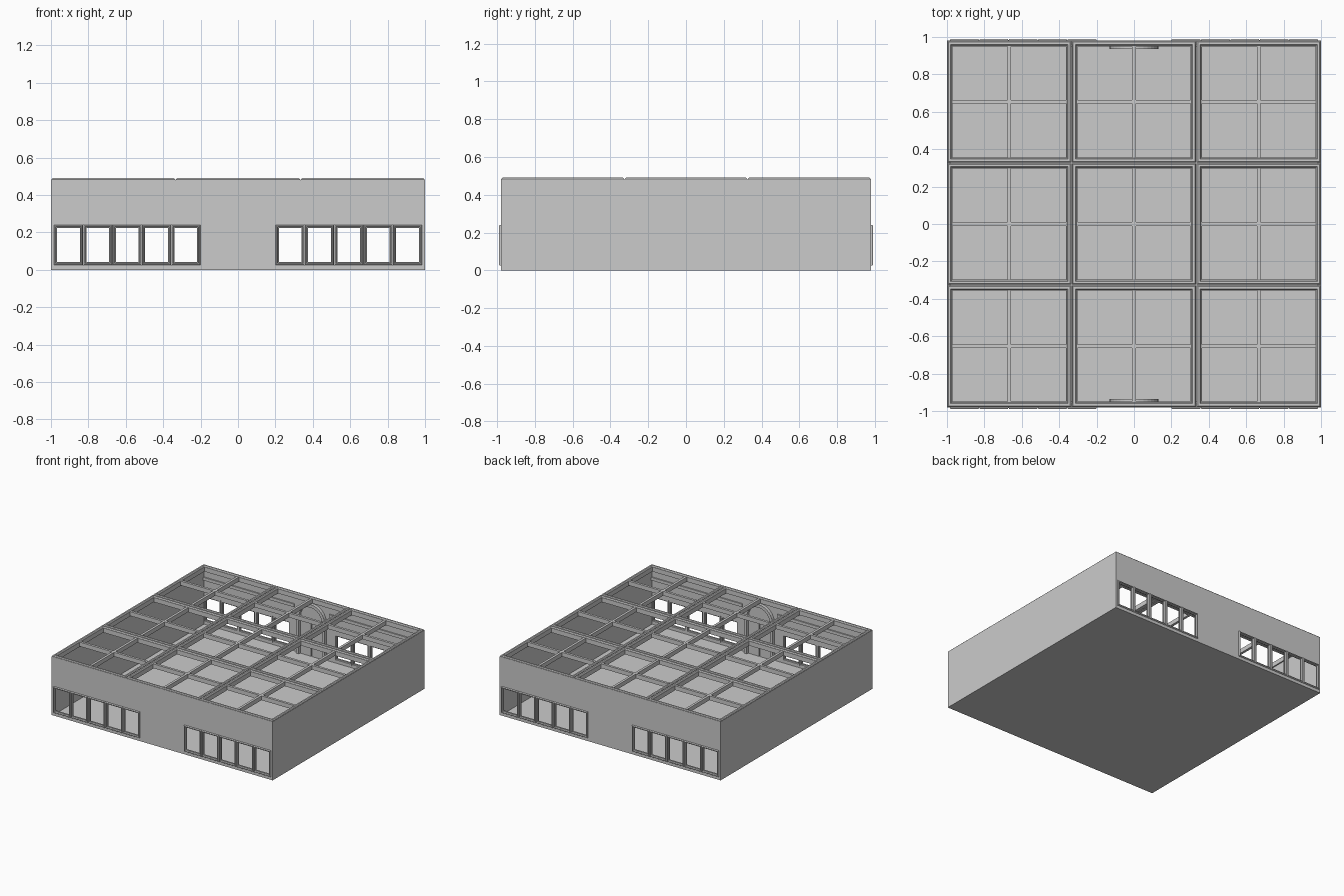
import bpy, bmesh, math
from mathutils import Matrix, Vector

cube = bpy.data.objects.get("Cube")
if cube:
    bpy.data.objects.remove(cube, do_unlink=True)

GREY = (0.6, 0.6, 0.6, 1)
grey = bpy.data.materials.new("plain grey")
grey.use_nodes = True
grey.diffuse_color = GREY
grey.node_tree.nodes["Principled BSDF"].inputs["Base Color"].default_value = GREY


def finish(name, bm):
    bmesh.ops.recalc_face_normals(bm, faces=bm.faces)
    mesh = bpy.data.meshes.new(name)
    bm.to_mesh(mesh)
    bm.free()
    mesh.materials.append(grey)
    obj = bpy.data.objects.new(name, mesh)
    bpy.context.collection.objects.link(obj)
    return obj


def box(bm, lo, hi):
    lo, hi = Vector(lo), Vector(hi)
    m = Matrix.Translation((lo + hi) / 2) @ Matrix.Diagonal((*(hi - lo), 1))
    bmesh.ops.create_cube(bm, size=1, matrix=m)


def sweep(bm, loops):
    """Skin a closed series of closed vertex loops."""
    rings = [[bm.verts.new(p) for p in loop] for loop in loops]
    n = len(rings[0])
    for a, b in zip(rings, rings[1:] + rings[:1]):
        for i in range(n):
            j = (i + 1) % n
            bm.faces.new((a[i], a[j], b[j], b[i]))


def frame(bm, matrix, width, height, profile):
    """Rectangular moulding; profile gives (inset, outward) pairs."""
    corners = [(-1, -1), (1, -1), (1, 1), (-1, 1)]
    sweep(bm, [[matrix @ Vector((sx * (width / 2 - i), sy * (height / 2 - i), d))
                for sx, sy in corners] for i, d in profile])


X, Y, TOP, WALL = 1.0, 0.98, 0.49, 0.02
WALL_TOP = 0.48
SILL, HEAD, NEAR, FAR = 0.025, 0.24, 0.2, 0.985

# Floor and plain side walls
bm = bmesh.new()
box(bm, (-X, -Y, 0), (X, Y, 0.008))
finish("floor", bm)
for side, s in (("left", 1), ("right", -1)):
    bm = bmesh.new()
    a, b = sorted((s * X, s * (X - WALL)))
    box(bm, (a, -Y, 0.008), (b, Y, WALL_TOP))
    finish(side + "_wall", bm)

WINDOW = [(0, 0), (0, 0.024), (0.004, 0.03), (0.009, 0.03), (0.012, 0.019),
          (0.017, 0.019), (0.017, 0.009), (0.012, 0.009), (0.01, 0)]
PITCH = (FAR - NEAR) / 5

for end, s in (("front", -1), ("back", 1)):
    y0, y1 = sorted((s * Y, s * (Y - WALL)))
    inner = s * (Y - WALL)

    # End wall, leaving one long opening on each side of the middle
    bm = bmesh.new()
    edge = X - WALL
    box(bm, (-edge, y0, 0.008), (edge, y1, SILL))
    box(bm, (-edge, y0, HEAD), (edge, y1, WALL_TOP))
    box(bm, (-NEAR, y0, SILL), (NEAR, y1, HEAD))
    finish(end + "_wall", bm)

    # Two banks of five window frames
    bm = bmesh.new()
    turn = Matrix.Rotation(-s * math.pi / 2, 4, 'X')
    for side in (-1, 1):
        for k in range(5):
            x = side * (NEAR + PITCH * (k + 0.5))
            place = Matrix.Translation((x, s * (Y - WALL), (SILL + HEAD) / 2)) @ turn
            frame(bm, place, PITCH - 0.002, HEAD - SILL, WINDOW)
    finish(end + "_windows", bm)

    # Inner wall rails above the windows
    bm = bmesh.new()
    for side in (-1, 1):
        for z in (0.29, 0.37):
            a, b = sorted((side * 0.16, side * edge))
            c, d = sorted((inner, inner - s * 0.01))
            box(bm, (a, c, z), (b, d, z + 0.025))
    finish(end + "_inner_rails", bm)

    # Arched doorway trim on the inner face
    bm = bmesh.new()
    spring = 0.31
    arc = [(math.cos(t), math.sin(t)) for t in
           [math.pi * k / 16 for k in range(17)]]

    def outline(r):
        pts = [(r * c, spring + r * q) for c, q in arc]
        return [(r, 0.008)] + pts + [(-r, 0.008)]

    outer, opening = outline(0.13), outline(0.105)
    verts = [bm.verts.new((x, inner, z)) for x, z in outer + opening[::-1]]
    face = bm.faces.new(verts)
    moved = bmesh.ops.extrude_face_region(bm, geom=[face])["geom"]
    bmesh.ops.translate(bm, vec=(0, -s * 0.025, 0),
                        verts=[v for v in moved if isinstance(v, bmesh.types.BMVert)])
    finish(end + "_door_arch", bm)

    # Pair of door leaves under the arch
    bm = bmesh.new()
    c, d = sorted((inner, inner - s * 0.008))
    for a, b in ((-0.1, -0.004), (0.004, 0.1)):
        box(bm, (a, c, 0.008), (b, d, spring - 0.01))
    finish(end + "_door_leaves", bm)

# Open roof lattice: three by three chamfered frames with cross bars
DEPTH = 0.045
ROOF = [(0, 0), (0, DEPTH - 0.006), (0.006, DEPTH), (0.018, DEPTH),
        (0.024, DEPTH - 0.008), (0.028, DEPTH - 0.008), (0.028, 0)]
CW, CH = 2 * X / 3, 2 * Y / 3
frames, bars = bmesh.new(), bmesh.new()
for i in (-1, 0, 1):
    for j in (-1, 0, 1):
        cx, cy = i * CW, j * CH
        place = Matrix.Translation((cx, cy, TOP - DEPTH))
        frame(frames, place, CW - 0.004, CH - 0.004, ROOF)
        low, high = TOP - DEPTH + 0.004, TOP - 0.006
        hx, hy, half = CW / 2 - 0.029, CH / 2 - 0.029, 0.01
        box(bars, (cx - half, cy - hy, low), (cx + half, cy + hy, high))
        for e in (-1, 1):
            a, b = sorted((cx + e * half, cx + e * hx))
            box(bars, (a, cy - half, low), (b, cy + half, high))
finish("roof_frames", frames)
finish("roof_cross_bars", bars)
